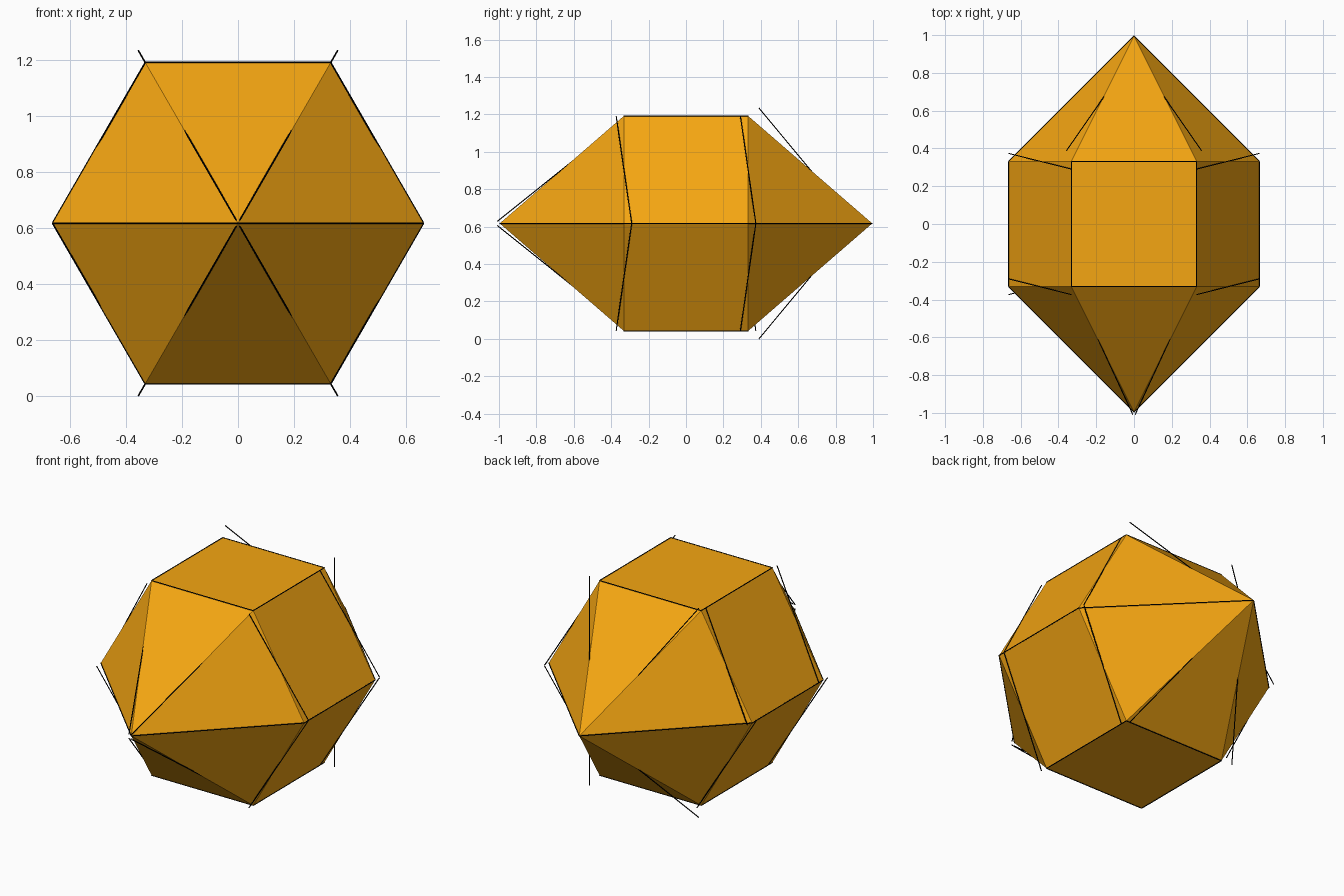
import bpy, bmesh
from math import cos, sin, pi
from mathutils import Vector

if "Cube" in bpy.data.objects:
    bpy.data.objects.remove(bpy.data.objects["Cube"])

R, H, TIP, CZ = 0.664, 0.332, 0.996, 0.617
ROD = 0.003


def material(name, color):
    m = bpy.data.materials.new(name)
    m.diffuse_color = color
    m.use_nodes = True
    m.node_tree.nodes["Principled BSDF"].inputs["Base Color"].default_value = m.diffuse_color
    return m


orange = material("orange", (0.91, 0.38, 0.006, 1))
black = material("black", (0.0, 0.0, 0.0, 1))


def finish(bm, name, mat):
    bmesh.ops.recalc_face_normals(bm, faces=bm.faces[:])
    mesh = bpy.data.meshes.new(name)
    bm.to_mesh(mesh)
    bm.free()
    mesh.materials.append(mat)
    ob = bpy.data.objects.new(name, mesh)
    ob.location.z = CZ
    bpy.context.collection.objects.link(ob)


def corner(i, y):
    a = i * pi / 3
    return Vector((R * cos(a), y, R * sin(a)))


# Body: hexagonal prism along y with a pyramid on each end
bm = bmesh.new()
rings = [[bm.verts.new(corner(i, y)) for i in range(6)] for y in (-H, H)]
tips = [bm.verts.new((0, y, 0)) for y in (-TIP, TIP)]
for i in range(6):
    j = (i + 1) % 6
    bm.faces.new((rings[0][i], rings[0][j], rings[1][j], rings[1][i]))
    for ring, tip in zip(rings, tips):
        bm.faces.new((ring[i], ring[j], tip))
finish(bm, "faceted_body", orange)

# Edge rods: thin bars centred on each edge, some of them slightly tilted
bm = bmesh.new()


def rod(a, b, direction=None):
    d = (direction or (b - a)).normalized()
    m = d.to_track_quat('Z', 'Y').to_matrix().to_4x4()
    m.translation = (a + b) / 2
    bmesh.ops.create_cone(bm, cap_ends=True, segments=6, radius1=ROD, radius2=ROD,
                          depth=(b - a).length, matrix=m)


for i in range(6):
    rod(corner(i, -H), corner(i, H))
    for s in (-1, 1):
        # Ring edges: slanted ones lean along y, the lower left leans the other way
        a, b = corner(i, s * H), corner(i + 1, s * H)
        d = b - a
        if i not in (1, 4):
            lean = 0.083 if abs(b.x) > abs(a.x) else -0.083
            d.y = -lean if i == 3 else lean
        rod(a, b, d)
        # Pyramid edges: back slanted ones swing outward, front ones slightly flatter
        tip = Vector((0, s * TIP, 0))
        d = corner(i, s * H) - tip
        if i % 3:
            d.y *= 0.72 if s > 0 else 1.08
        rod(corner(i, s * H), tip, d)
finish(bm, "edge_rods", black)
